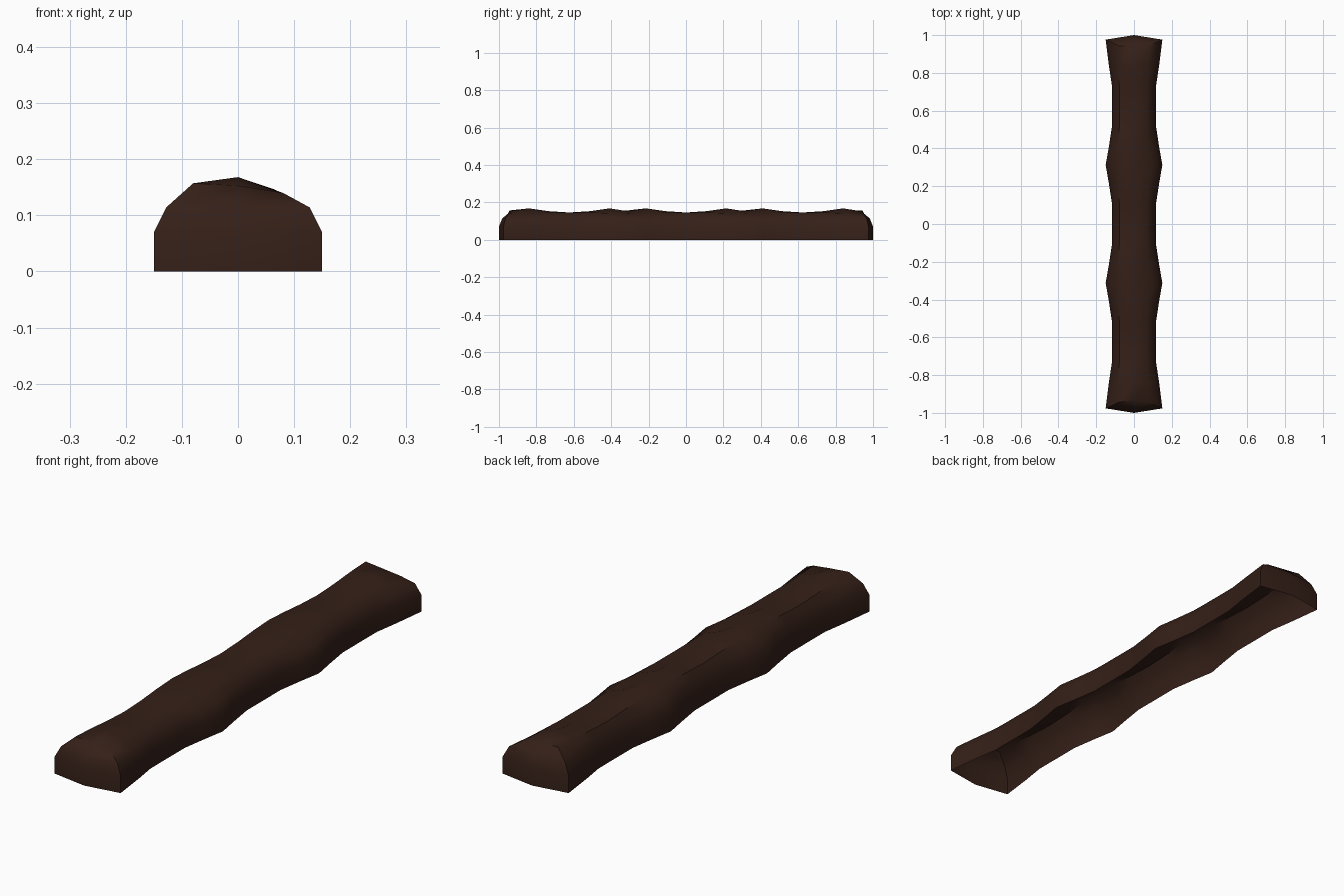
import bpy, bmesh, math

if "Cube" in bpy.data.objects:
    bpy.data.objects.remove(bpy.data.objects["Cube"])

# Stations along the log: y, half width, crown height, shoulder x and z (left, right)
# One swell is described by offsets from its narrow middle and repeated three times.
HALF_SWELL = [
    # offset, half width, crown z, left shoulder, right shoulder
    (0.00, 0.117, 0.146, (-0.078, 0.140), (0.065, 0.146)),
    (0.11, 0.117, 0.153, (-0.078, 0.145), (0.065, 0.146)),
    (0.215, 0.133, 0.168, (-0.080, 0.152), (0.072, 0.142)),
    (0.312, 0.150, 0.153, (-0.080, 0.157), (0.080, 0.140)),
]
PITCH = 0.624

stations = []
for k in (-1, 0, 1):
    for sign, part in ((-1, HALF_SWELL[:0:-1]), (1, HALF_SWELL)):
        for off, w, top, ls, rs in part:
            y = k * PITCH + sign * off
            if not stations or y > stations[-1][0] + 0.01:
                stations.append((y, w, top, ls, rs))

bm = bmesh.new()


def section(y, w, top, ls, rs):
    """Open arch section; at the log ends the sides run further out than the crown."""
    end = 1 if y > 0.9 else -1 if y < -0.9 else 0
    pts = [(-w, 0, .04), (-w, .07, .04), (-w * .853, .114, .03), (ls[0], ls[1], .007),
           (0, top, 0), (rs[0], rs[1], .007), (w * .853, .114, .03), (w, .07, .04), (w, 0, .04)]
    return [bm.verts.new((x, y + end * dy, z)) for x, z, dy in pts]


rings = [section(*s) for s in stations]
for a, b in zip(rings, rings[1:]):
    for i in range(8):
        bm.faces.new((a[i], a[i + 1], b[i + 1], b[i]))

# Rounded end caps, pointed in the middle, meeting the sides at a crisp ridge
for ring, s in ((rings[0], -1), (rings[-1], 1)):
    mid = [bm.verts.new((0, s * y, z)) for y, z in ((1.0, 0), (1.0, .07), (.983, .114))]
    mid.append(ring[4])
    for i in range(3):
        bm.faces.new((ring[i], ring[i + 1], mid[i + 1], mid[i]))
        bm.faces.new((mid[i], mid[i + 1], ring[7 - i], ring[8 - i]))

bmesh.ops.recalc_face_normals(bm, faces=bm.faces)
if sum(f.normal.z * f.calc_area() for f in bm.faces) < 0:
    bmesh.ops.reverse_faces(bm, faces=bm.faces)

mesh = bpy.data.meshes.new("log")
bm.to_mesh(mesh)
bm.free()
log = bpy.data.objects.new("log", mesh)
bpy.context.collection.objects.link(log)

# Dark bark colour
bark = bpy.data.materials.new("dark_bark")
bark.diffuse_color = (0.035, 0.014, 0.009, 1)
bark.use_nodes = True
bark.node_tree.nodes["Principled BSDF"].inputs["Base Color"].default_value = bark.diffuse_color
mesh.materials.append(bark)

bpy.context.view_layer.objects.active = log
log.select_set(True)
bpy.ops.object.shade_smooth_by_angle(angle=math.radians(42))
